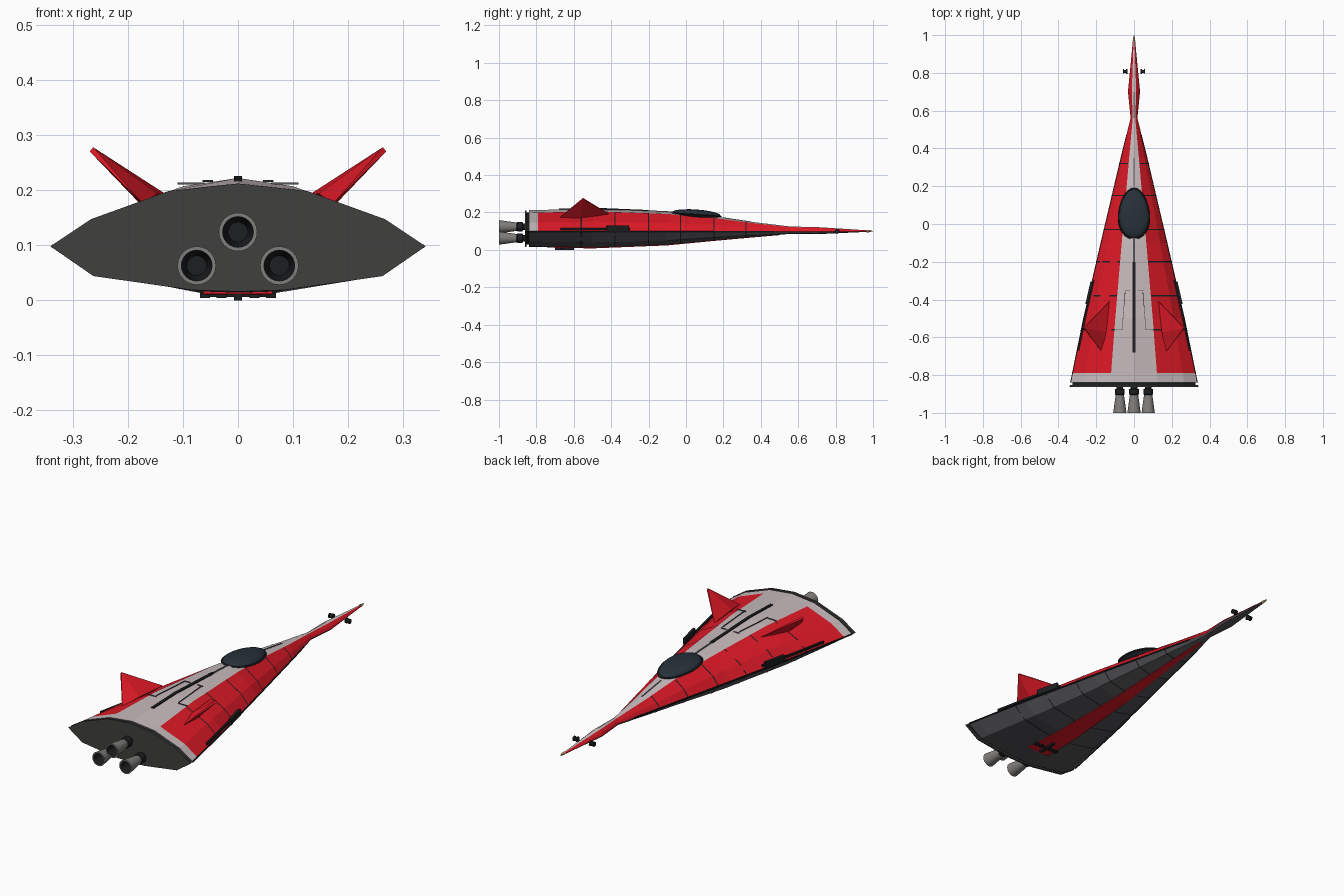
import bpy, bmesh, math
from mathutils import Matrix, Vector

if "Cube" in bpy.data.objects:
    bpy.data.objects.remove(bpy.data.objects["Cube"])

def mat(name, r, g, b):
    m = bpy.data.materials.new(name)
    m.diffuse_color = (r, g, b, 1)
    m.use_nodes = True
    m.node_tree.nodes["Principled BSDF"].inputs["Base Color"].default_value = m.diffuse_color
    return m

RED = mat("red", 0.75, 0.01, 0.02)
WHITE = mat("off_white", 0.58, 0.5, 0.51)
GREY = mat("dark_grey", 0.09, 0.09, 0.1)
PLATE = mat("plate_grey", 0.05, 0.05, 0.048)
BLACK = mat("black", 0.012, 0.013, 0.015)
GLASS = mat("canopy_glass", 0.02, 0.03, 0.042)
METAL = mat("nozzle_metal", 0.22, 0.21, 0.2)
GOLD = mat("gold", 0.4, 0.26, 0.1)

def make(name, verts, faces, mats, idx=None):
    me = bpy.data.meshes.new(name)
    me.from_pydata(verts, [], faces)
    for m in mats:
        me.materials.append(m)
    if idx:
        for p, i in zip(me.polygons, idx):
            p.material_index = i
    bm = bmesh.new()
    bm.from_mesh(me)
    bmesh.ops.recalc_face_normals(bm, faces=bm.faces)
    bm.to_mesh(me)
    bm.free()
    ob = bpy.data.objects.new(name, me)
    bpy.context.collection.objects.link(ob)
    return ob

# hull stations: y, half width, top z, bottom z
ST = [(-.87, .342, .212, .016), (-.84, .337, .212, .016), (-.79, .328, .213, .015),
      (-.5, .268, .222, .010), (-.1, .176, .205, .026), (.15, .117, .180, .050),
      (.35, .070, .150, .068), (.56, .018, .125, .086), (.70, .032, .122, .084),
      (.98, .005, .104, .097)]
ZE = .098

def station(y):
    for a, b in zip(ST, ST[1:]):
        if y <= b[0]:
            t = (y - a[0]) / (b[0] - a[0])
            return [p + (q - p) * t for p, q in zip(a, b)][1:]
    return ST[-1][1:]

def half(y, g=0):
    # half section from the top ridge round to the keel, grown by g
    w, zt, zb = station(y)
    w, h, d = w + g, zt + g - ZE, ZE - zb + g
    return [(0, y, ZE + h), (.37 * w, y, ZE + .88 * h), (.785 * w, y, ZE + .43 * h), (w, y, ZE),
            (.77 * w, y, ZE - .66 * d), (.24 * w, y, ZE - .97 * d), (0, y, ZE - d)]

def ring(y, g=0):
    p = half(y, g)
    return p + [(-x, yy, z) for x, yy, z in p[-2:0:-1]]

def loft(name, rings, mats, pick=None):
    n = len(rings[0])
    verts = [v for r in rings for v in r]
    faces, idx = [], []
    for i in range(len(rings) - 1):
        for j in range(n):
            k = (j + 1) % n
            faces.append((i * n + j, i * n + k, i * n + n + k, i * n + n + j))
            idx.append(pick(i, min(j, n - 1 - j)) if pick else 0)
    faces += [tuple(range(n)), tuple(range(len(verts) - n, len(verts)))]
    return make(name, verts, faces, mats, idx + [idx[0] if not pick else 2] * 2)

def hull_colour(i, seg):
    if seg >= 3:
        return 2
    return 1 if i == 0 or seg == 0 else 0

loft("hull", [ring(s[0]) for s in ST[1:]], [RED, WHITE, GREY], hull_colour)
loft("bulkhead_neck", [ring(-.856, -.012), ring(-.835, -.012)], [BLACK])
loft("rear_bulkhead", [ring(-.862), ring(-.852)], [PLATE])

# panel seams round the coloured flanks and belly
verts, faces = [], []
for y in (-.56, -.38, -.2, -.03, .15, .32):
    for s in (1, -1):
        b = len(verts)
        for yy in (y - .003, y + .003):
            verts += [(s * x, q, z) for x, q, z in half(yy, .0015)[1:]]
        faces += [(b + j, b + j + 1, b + j + 7, b + j + 6) for j in range(5)]
make("panel_seams", verts, faces, [BLACK])

def box(bm, c, size, rot=0):
    bmesh.ops.create_cube(bm, size=1, matrix=Matrix.Translation(c) @ Matrix.Rotation(rot, 4, 'Z')
                          @ Matrix.Diagonal((*size, 1)))

def boxes(name, items, m):
    bm = bmesh.new()
    for it in items:
        box(bm, *it)
    ob = make(name, [], [], [m])
    bm.to_mesh(ob.data)
    bm.free()
    return ob

def beam(name, path, sx, sz, m):
    # rectangular bar following points
    rings = [[(x + a * sx, y, z + c * sz) for a, c in ((-1, -1), (1, -1), (1, 1), (-1, 1))] for x, y, z in path]
    return loft(name, rings, [m])

# dorsal spine, edge seams and white-panel lines
beam("dorsal_spine", [(0, y, station(y)[1]) for y in (-.68, -.5, -.2)], .007, .004, BLACK)
beam("spine_channel", [(0, y, station(y)[1]) for y in (-.2, -.1, -.06)], .004, .002, GREY)
beam("nose_channel", [(0, y, station(y)[1]) for y in (.2, .35)], .003, .0015, GREY)
for s, side in ((1, "right"), (-1, "left")):
    beam(side + "_edge_seam", [(s * (station(y)[0] - .002), y, ZE) for y in (-.84, -.5, -.1, .15, .35, .47)],
         .003, .003, BLACK)
    beam(side + "_edge_rail", [(s * (station(y)[0] - .008), y, .112) for y in (-.67, -.5, -.3)],
         .004, .005, BLACK)
    boxes(side + "_edge_pod", [((s * .237, -.365, .115), (.014, .12, .03), s * .228)], BLACK)
    boxes(side + "_panel_lines", [((s * .055, -.46, .2165), (.003, .2, .004), s * .08),
                                  ((s * .085, -.56, .212), (.05, .003, .004)),
                                  ((s * .035, -.35, .2135), (.03, .003, .004))], GREY)

# belly stripe and rear catch row
ys = (-.72, -.5, -.1, .15, .35, .5)
rings = []
for y in ys:
    w, zt, zb = station(y)
    rings.append([(-.2 * w, y, zb - .002), (.2 * w, y, zb - .002), (.2 * w, y, zb + .006), (-.2 * w, y, zb + .006)])
loft("belly_stripe", rings, [RED])
boxes("belly_catches", [((x, -.66, .009), (.018, .022, .009)) for x in (-.06, -.03, .03, .06)]
      + [((0, -.65, .006), (.014, .1, .012)), ((0, -.66, .009), (.13, .006, .006))], BLACK)

# canted fins: thin wedges
for s, side in ((1, "right"), (-1, "left")):
    tri = [Vector((.13, -.41, .192)), Vector((.172, -.675, .175)), Vector((.266, -.55, .274))]
    n = (tri[1] - tri[0]).cross(tri[2] - tri[0]).normalized()
    mid = Vector((.158, -.57, .18))
    out = [tri[0], mid + n * .018, tri[1], mid - n * .018, tri[2] + n * .005, tri[2] - n * .005]
    make(side + "_fin", [(s * v.x, v.y, v.z) for v in out],
         [(0, 1, 4), (1, 2, 4), (2, 3, 5), (3, 0, 5), (0, 4, 5), (2, 5, 4), (0, 3, 2, 1)], [RED])

# egg-shaped canopy with a dark rim
def egg(name, half_w, half_l, half_h, z, m):
    bm = bmesh.new()
    bmesh.ops.create_uvsphere(bm, u_segments=24, v_segments=12, radius=1)
    for v in bm.verts:
        v.co.x *= half_w * (1 - .15 * v.co.y)
        v.co.y *= half_l
        v.co.z *= half_h
    bmesh.ops.transform(bm, matrix=Matrix.Translation((0, .055, z)) @ Matrix.Rotation(-.07, 4, 'X'), verts=bm.verts)
    for f in bm.faces:
        f.smooth = True
    ob = make(name, [], [], [m])
    bm.to_mesh(ob.data)
    bm.free()

egg("canopy", .078, .13, .024, .192, GLASS)
egg("canopy_rim", .085, .138, .009, .189, BLACK)

# lathed parts along y
def lathe(name, prof, x, z, mats, idx, n=24):
    verts = [(x + r * math.cos(2 * math.pi * k / n), y, z + r * math.sin(2 * math.pi * k / n))
             for r, y in prof for k in range(n)]
    faces, mi = [], []
    for i in range(len(prof) - 1):
        for k in range(n):
            q = (k + 1) % n
            faces.append((i * n + k, i * n + q, i * n + n + q, i * n + n + k))
            mi.append(idx[i])
    faces += [tuple(range(n)), tuple(range(len(verts) - n, len(verts)))]
    ob = make(name, verts, faces, mats, mi + [idx[0], idx[-1]])
    bpy.ops.object.select_all(action='DESELECT')
    ob.select_set(True)
    bpy.context.view_layer.objects.active = ob
    bpy.ops.object.shade_smooth_by_angle(angle=math.radians(35))

BELL = [(.018, -.855), (.018, -.872), (.026, -.874), (.026, -.9), (.022, -.905), (.027, -.94),
        (.035, -1), (.028, -1), (.018, -.93)]
for name, x, z in (("centre", 0, .124), ("right", .075, .063), ("left", -.075, .063)):
    lathe(name + "_engine_nozzle", BELL, x, z, [METAL, BLACK], [1, 1, 1, 1, 0, 0, 0, 1])

# nose tip and nose thrusters
lathe("nose_tip", [(.007, .965), (.006, .98), (.0008, 1)], 0, .1005, [GOLD], [0, 0], 12)
for s, side in ((1, "right"), (-1, "left")):
    bm = bmesh.new()
    for x, r, d in ((.038, .013, .008), (.047, .008, .014), (.055, .012, .006)):
        bmesh.ops.create_cone(bm, cap_ends=True, segments=12, radius1=r, radius2=r, depth=d,
                              matrix=Matrix.Translation((s * x, .808, .099)) @ Matrix.Rotation(math.pi / 2, 4, 'Y'))
    ob = make(side + "_nose_thruster", [], [], [BLACK])
    bm.to_mesh(ob.data)
    bm.free()
